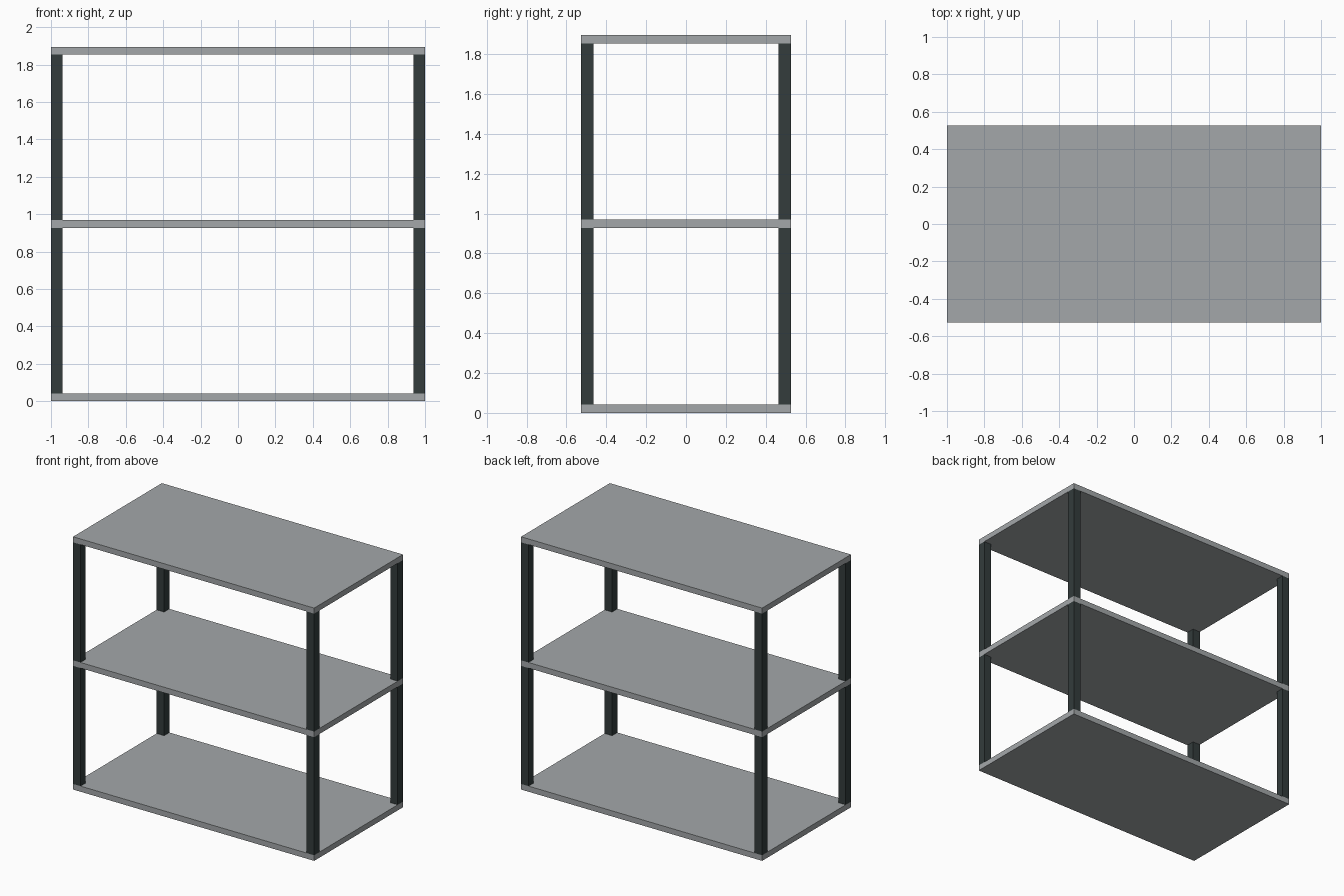
import bpy

if "Cube" in bpy.data.objects:
    bpy.data.objects.remove(bpy.data.objects["Cube"], do_unlink=True)

HALF_X, HALF_Y = 1.0, 0.526
THICK = 0.042      # shelf thickness
POST = 0.062       # post width
SHELVES = {"bottom_shelf": 0.0, "middle_shelf": 0.927, "top_shelf": 1.853}


def make_material(name, color):
    mat = bpy.data.materials.new(name)
    mat.use_nodes = True
    mat.diffuse_color = color
    bsdf = next(n for n in mat.node_tree.nodes if n.type == "BSDF_PRINCIPLED")
    bsdf.inputs["Base Color"].default_value = color
    return mat


def box(name, low, high, mat):
    """Add a box spanning two opposite corners."""
    centre = [(a + b) / 2 for a, b in zip(low, high)]
    bpy.ops.mesh.primitive_cube_add(size=1, location=centre)
    obj = bpy.context.object
    obj.name = name
    obj.scale = [b - a for a, b in zip(low, high)]
    bpy.ops.object.transform_apply(location=False, rotation=False, scale=True)
    obj.data.materials.append(mat)


grey = make_material("shelf grey", (0.37, 0.39, 0.40, 1))
dark = make_material("post dark green grey", (0.033, 0.045, 0.045, 1))

# Shelves
for name, z in SHELVES.items():
    box(name, (-HALF_X, -HALF_Y, z), (HALF_X, HALF_Y, z + THICK), grey)

# Square corner posts between neighbouring shelves
levels = list(SHELVES.values())
for tier, below, above in zip(("lower", "upper"), levels, levels[1:]):
    for side, x in (("right", -HALF_X), ("left", HALF_X - POST)):
        for end, y in (("front", -HALF_Y), ("back", HALF_Y - POST)):
            box(f"{tier}_{end}_{side}_post", (x, y, below + THICK),
                (x + POST, y + POST, above), dark)
